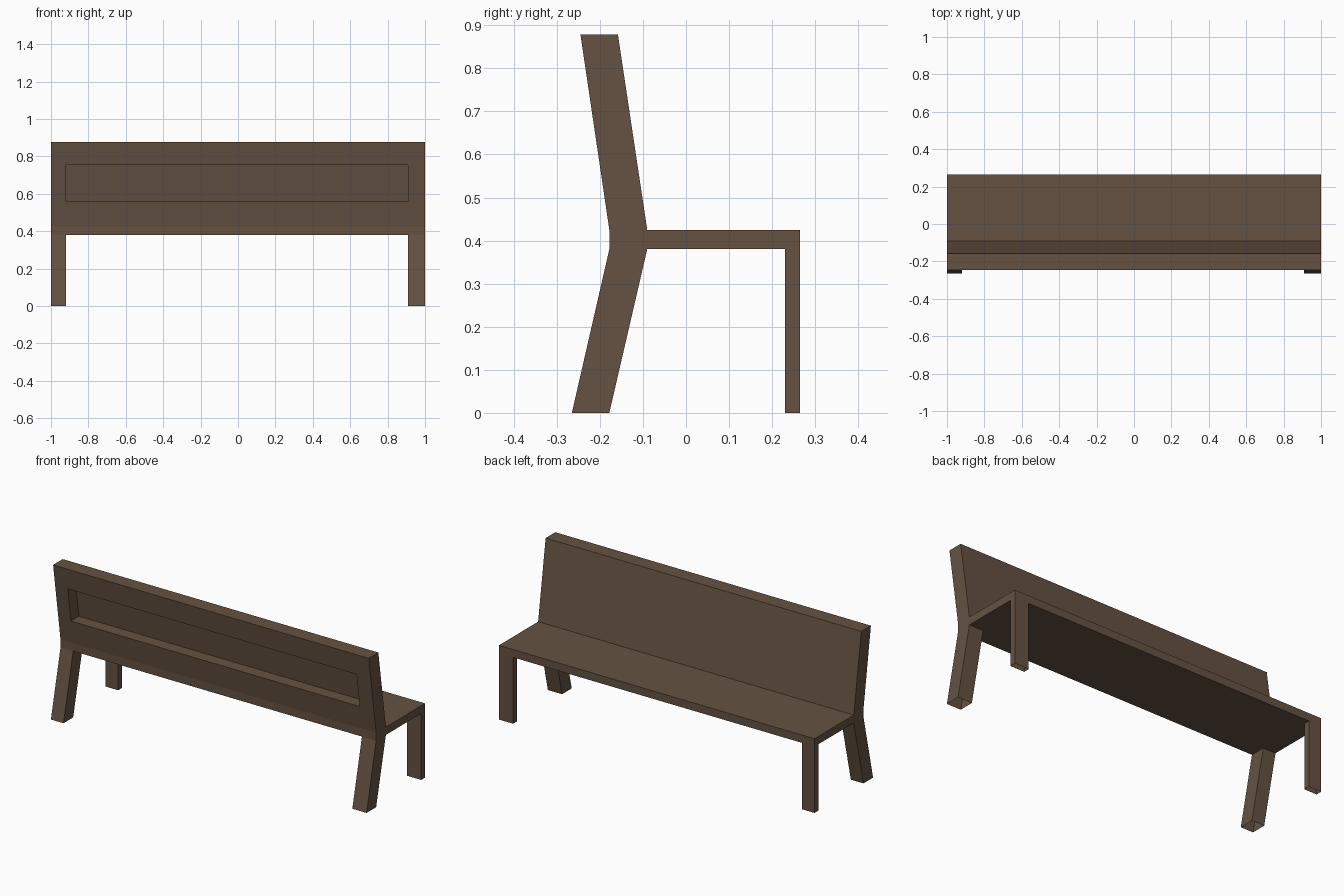
import bpy, bmesh

if "Cube" in bpy.data.objects:
    bpy.data.objects.remove(bpy.data.objects["Cube"])

wood = bpy.data.materials.new("brown_wood")
wood.diffuse_color = (0.13, 0.085, 0.055, 1)
wood.use_nodes = True
wood.node_tree.nodes["Principled BSDF"].inputs["Base Color"].default_value = wood.diffuse_color


def prism(name, profile, x0, x1, open_ends=False):
    """Extrude a (y, z) profile along x; open_ends drops top and bottom faces."""
    bm = bmesh.new()
    face = bm.faces.new([bm.verts.new((x0, y, z)) for y, z in profile])
    new = bmesh.ops.extrude_face_region(bm, geom=[face])["geom"]
    moved = [g for g in new if isinstance(g, bmesh.types.BMVert)]
    bmesh.ops.translate(bm, verts=moved, vec=(x1 - x0, 0, 0))
    # the extruded source face may be kept or removed: make sure the solid is closed
    bmesh.ops.holes_fill(bm, edges=bm.edges[:], sides=0)
    bmesh.ops.recalc_face_normals(bm, faces=bm.faces[:])
    if open_ends:
        caps = [f for f in bm.faces if abs(f.normal.z) > 0.99]
        bmesh.ops.delete(bm, geom=caps, context="FACES_ONLY")
    mesh = bpy.data.meshes.new(name)
    bm.to_mesh(mesh)
    bm.free()
    mesh.materials.append(wood)
    ob = bpy.data.objects.new(name, mesh)
    bpy.context.collection.objects.link(ob)
    return ob


# seat and leaning backrest as one profile
body = prism("seat_and_backrest", [
    (-0.178, 0.38), (0.265, 0.38), (0.265, 0.425), (-0.09, 0.425),
    (-0.158, 0.878), (-0.245, 0.878), (-0.178, 0.425)], -1, 1)

# long recess in the rear of the backrest, its floor parallel to the lean
LEAN, DEPTH = -0.148, 0.072
Z0, Z1 = 0.56, 0.755
rear = [-0.178 + LEAN * (z - 0.425) for z in (Z0, Z1)]
cutter = prism("recess_cutter", [
    (rear[0] - 0.1, Z0), (rear[0] + DEPTH, Z0),
    (rear[1] + DEPTH, Z1), (rear[1] - 0.1, Z1)], -0.92, 0.91)
cutter.hide_render = True
mod = body.modifiers.new("recess", "BOOLEAN")
mod.operation = "DIFFERENCE"
mod.solver = "EXACT"
mod.object = cutter
bpy.context.view_layer.objects.active = body
bpy.ops.object.modifier_apply(modifier=mod.name)
bpy.data.objects.remove(cutter)

# hollow legs, open at the foot: splayed under the back, upright under the seat
for side, x0, x1 in (("left", -1, -0.92), ("right", 0.91, 1)):
    prism("back_leg_" + side, [
        (-0.265, 0), (-0.178, 0), (-0.09, 0.38), (-0.178, 0.38)], x0, x1, True)
    prism("seat_leg_" + side, [
        (0.23, 0), (0.265, 0), (0.265, 0.38), (0.23, 0.38)], x0, x1, True)
